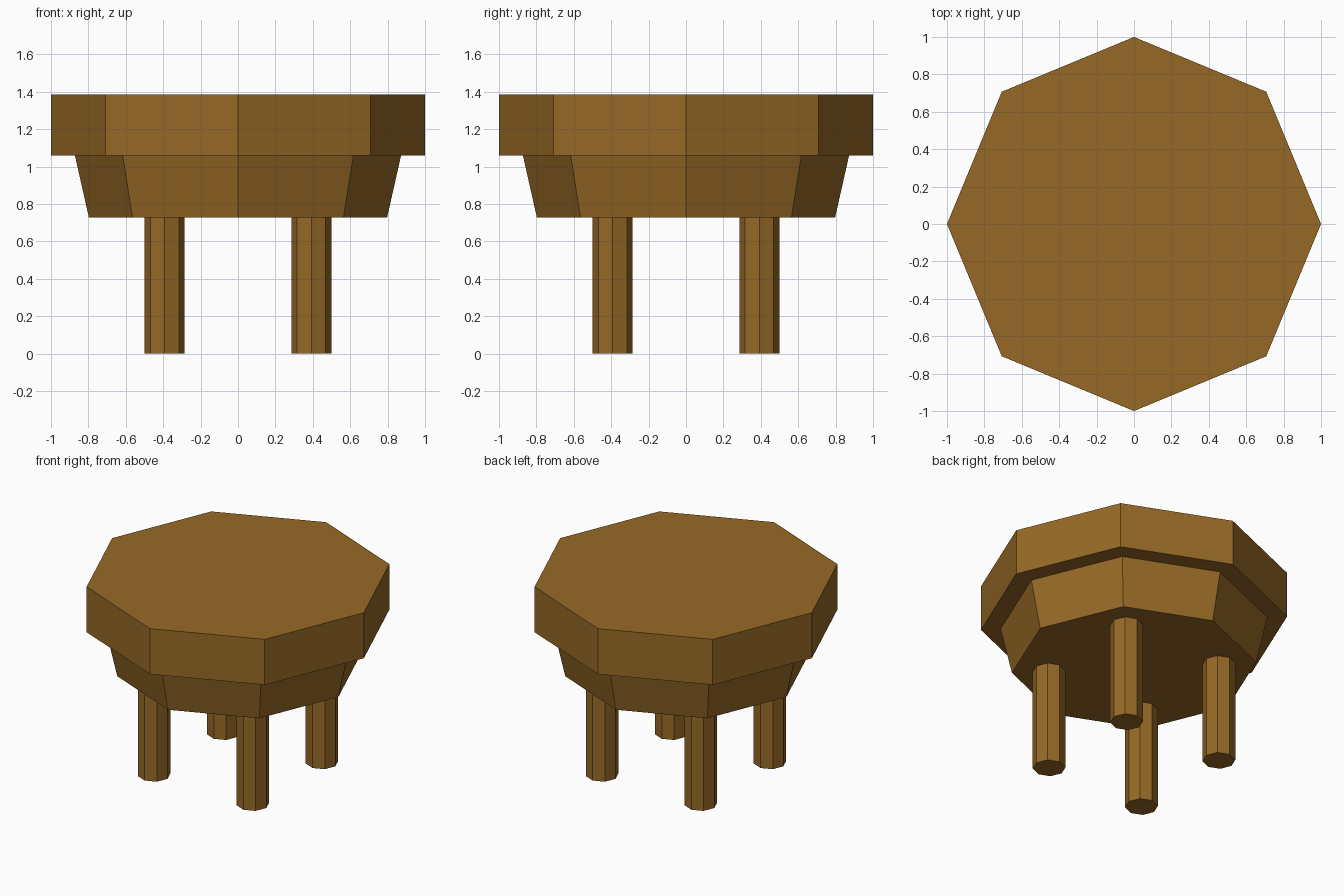
import bpy

if "Cube" in bpy.data.objects:
    bpy.data.objects.remove(bpy.data.objects["Cube"])

wood = bpy.data.materials.new("brown wood")
wood.diffuse_color = (0.305, 0.141, 0.0194, 1.0)
wood.use_nodes = True
wood.node_tree.nodes["Principled BSDF"].inputs["Base Color"].default_value = wood.diffuse_color


def octagon(name, r_bottom, r_top, z0, z1, x=0.0, y=0.0):
    """Flat-shaded eight-sided prism with corners on the axes."""
    bpy.ops.mesh.primitive_cone_add(vertices=8, radius1=r_bottom, radius2=r_top,
                                    depth=z1 - z0, location=(x, y, (z0 + z1) / 2))
    obj = bpy.context.object
    obj.name = name
    obj.data.materials.append(wood)
    return obj


# Thick seat slab and the tapered block beneath it
octagon("seat", 1.0, 1.0, 1.06, 1.387)
octagon("seat_base", 0.797, 0.872, 0.727, 1.06)

# Four straight legs
for side, sx in (("left", -1), ("right", 1)):
    for end, sy in (("front", -1), ("back", 1)):
        octagon(f"{end}_{side}_leg", 0.107, 0.107, 0.0, 0.727, 0.392 * sx, 0.392 * sy)
